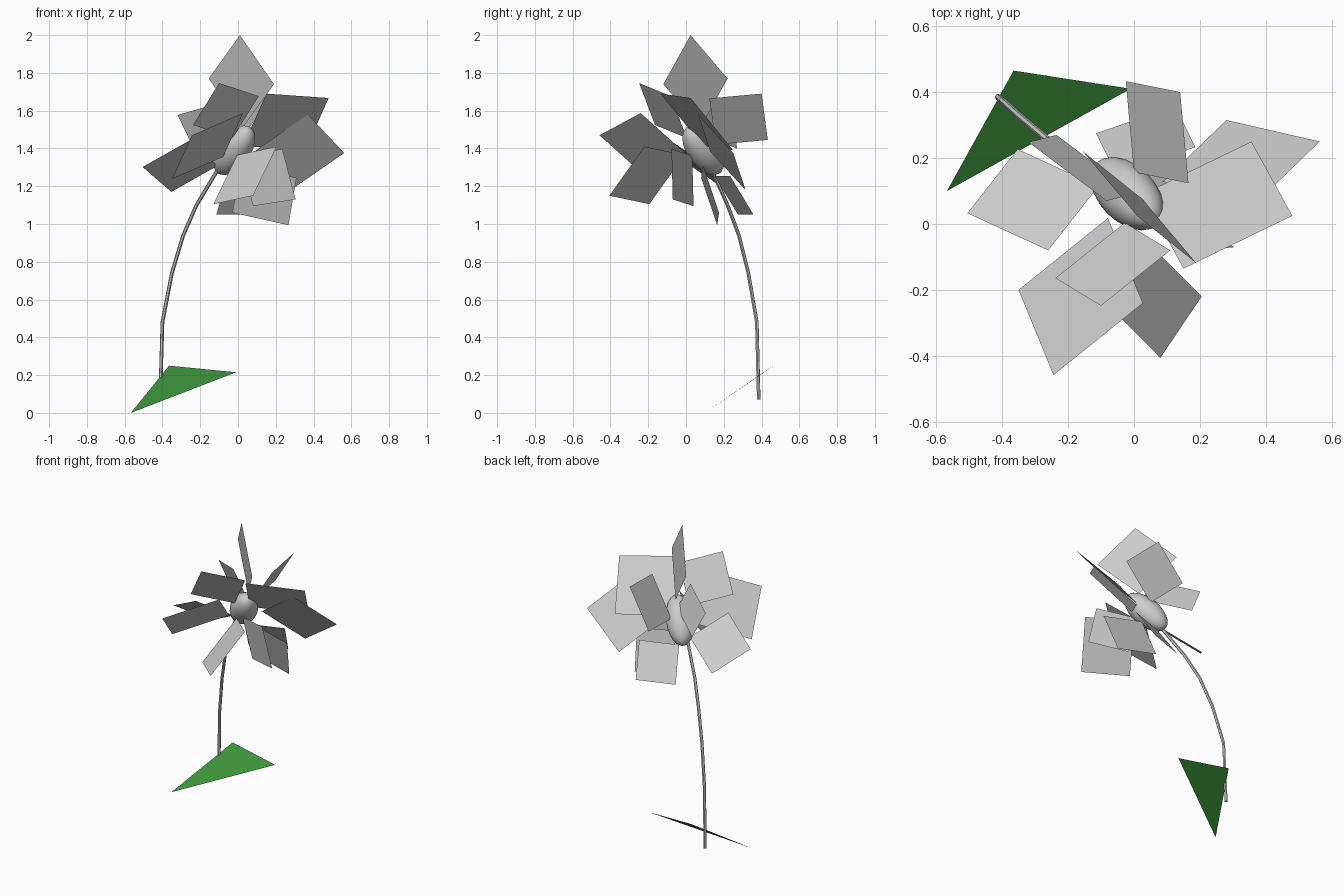
import bpy
import bmesh
from mathutils import Vector

default_cube = bpy.data.objects.get("Cube")
if default_cube:
    bpy.data.objects.remove(default_cube, do_unlink=True)


def make_material(name, colour):
    material = bpy.data.materials.new(name)
    material.use_nodes = True
    material.diffuse_color = (*colour, 1)
    shader = material.node_tree.nodes["Principled BSDF"]
    shader.inputs["Base Color"].default_value = (*colour, 1)
    return material


pale_grey = make_material("pale_grey", (.6, .6, .6))
leaf_green = make_material("leaf_green", (.045, .29, .045))


def add_object(name, data, material):
    data.materials.append(material)
    obj = bpy.data.objects.new(name, data)
    bpy.context.collection.objects.link(obj)
    return obj


def add_flat_face(name, corners, material):
    """One thin flat sheet through the given corners."""
    bm = bmesh.new()
    bm.faces.new([bm.verts.new(corner) for corner in corners])
    mesh = bpy.data.meshes.new(name)
    bm.to_mesh(mesh)
    bm.free()
    return add_object(name, mesh, material)


def add_petal(name, first, tip, last):
    """Rectangular petal: three corners, the fourth closes the shape."""
    first, tip, last = Vector(first), Vector(tip), Vector(last)
    add_flat_face(name, (first, tip, last, first + last - tip), pale_grey)


# Petals, arranged around the flower centre
add_petal("petal_top", (-.155, .22, 1.77), (.01, .024, 2), (.19, -.12, 1.74))
add_petal("petal_back", (0, .157, 1.42), (-.025, .433, 1.445), (.14, .4, 1.69))
add_petal("petal_upper_left", (.15, -.135, 1.69), (.48, .025, 1.667), (.356, .25, 1.39))
add_petal("petal_left", (.28, .315, 1.18), (.563, .25, 1.376), (.37, .063, 1.58))
add_petal("petal_lower_back", (-.115, .275, 1.05), (.125, .357, 1.05), (.186, .233, 1.255))
add_petal("petal_right", (-.353, .227, 1.17), (-.505, .033, 1.302), (-.26, -.08, 1.44))
add_petal("petal_back_right", (-.235, .27, 1.4), (-.32, .248, 1.577), (-.083, .07, 1.645))
add_petal("petal_front_right", (-.35, -.2, 1.238), (-.244, -.458, 1.47), (.027, -.24, 1.587))
add_petal("petal_upper_right", (-.238, -.164, 1.524), (-.1, -.248, 1.746), (.11, -.08, 1.677))
add_petal("petal_front", (-.13, -.194, 1.105), (.08, -.406, 1.15), (.205, -.22, 1.41))
add_petal("petal_lower_left", (.235, -.077, 1.397), (.305, -.07, 1.13), (.08, .04, 1.095))
add_petal("petal_bottom", (.31, .08, 1.245), (.267, .165, .994), (-.03, .175, 1.06))

# Single triangular leaf at the foot of the stem
add_flat_face("leaf", ((-.567, .1, 0), (-.01, .41, .215), (-.365, .465, .25)), leaf_green)

# Flower centre, an egg stretched along the end of the stem
bpy.ops.mesh.primitive_uv_sphere_add(segments=20, ring_count=12, radius=1,
                                     location=(-.02, .092, 1.39))
centre = bpy.context.object
centre.name = "flower_centre"
centre.scale = (.086, .086, .165)
centre.rotation_mode = 'QUATERNION'
centre.rotation_quaternion = Vector((.5, -.5, .7)).to_track_quat('Z', 'Y')
centre.data.materials.append(pale_grey)
bpy.ops.object.shade_smooth()

# Slender bent stem, swept along straight segments
path = ((-.412, .385, .07), (-.4, .375, .48), (-.35, .33, .74),
        (-.29, .28, .94), (-.22, .22, 1.1), (-.1, .13, 1.3))
curve = bpy.data.curves.new("stem", 'CURVE')
curve.dimensions = '3D'
curve.bevel_depth = .01
curve.bevel_resolution = 1
curve.use_fill_caps = True
spline = curve.splines.new('POLY')
spline.points.add(len(path) - 1)
for point, position in zip(spline.points, path):
    point.co = (*position, 1)
stem = add_object("stem", curve, pale_grey)
bpy.ops.object.select_all(action='DESELECT')
stem.select_set(True)
bpy.context.view_layer.objects.active = stem
bpy.ops.object.convert(target='MESH')
bpy.ops.object.shade_smooth_by_angle()
